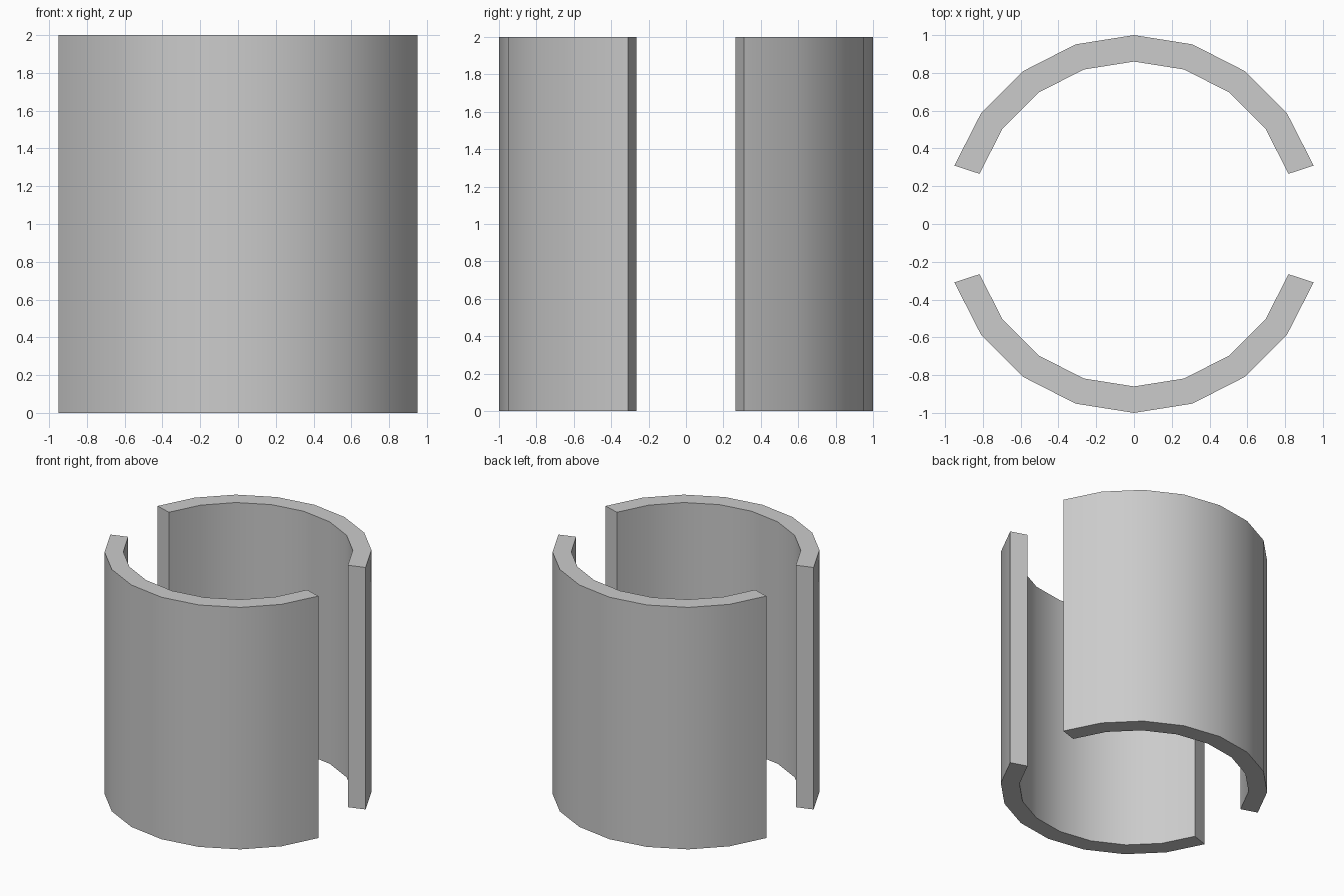
import bpy, bmesh
from math import sin, cos, radians

if "Cube" in bpy.data.objects:
    bpy.data.objects.remove(bpy.data.objects["Cube"])

OUTER, INNER, HEIGHT = 1.0, 0.86, 2.0
STEP, SEGMENTS = 18, 8


def half_shell(name, start):
    """Curved wall: annular profile of 8 segments extruded upwards."""
    angles = [radians(start + STEP * i) for i in range(SEGMENTS + 1)]
    bm = bmesh.new()
    rings = [[bm.verts.new((r * cos(a), r * sin(a), z))
              for r, z in ((OUTER, 0), (OUTER, HEIGHT), (INNER, HEIGHT), (INNER, 0))]
             for a in angles]
    for a, b in zip(rings, rings[1:]):
        for k in range(4):
            n = (k + 1) % 4
            bm.faces.new((a[k], b[k], b[n], a[n]))
    # end caps
    bm.faces.new(rings[0])
    bm.faces.new(rings[-1][::-1])
    bmesh.ops.recalc_face_normals(bm, faces=bm.faces)
    mesh = bpy.data.meshes.new(name)
    bm.to_mesh(mesh)
    bm.free()
    obj = bpy.data.objects.new(name, mesh)
    bpy.context.collection.objects.link(obj)
    # smooth curved walls, crisp rims and ends
    bpy.ops.object.select_all(action='DESELECT')
    obj.select_set(True)
    bpy.context.view_layer.objects.active = obj
    bpy.ops.object.shade_smooth_by_angle(angle=radians(30))


half_shell("back_shell", 18)
half_shell("front_shell", 198)
